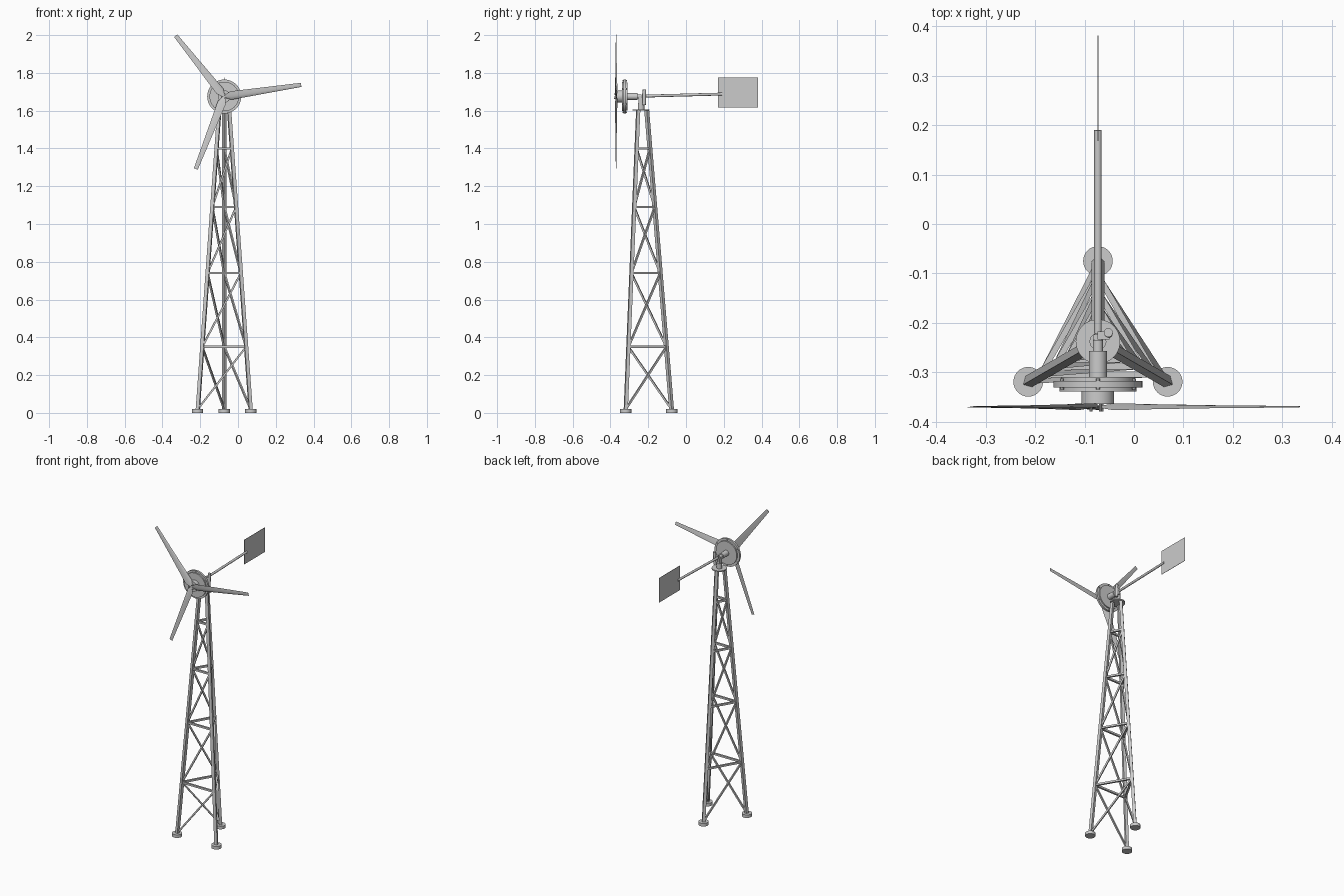
import bpy, bmesh, math
from mathutils import Vector, Matrix

if "Cube" in bpy.data.objects:
    bpy.data.objects.remove(bpy.data.objects["Cube"])

CX, CY, HUB_Z = -0.073, -0.238, 1.675


def finish(name, bm, smooth=False):
    bmesh.ops.recalc_face_normals(bm, faces=bm.faces)
    mesh = bpy.data.meshes.new(name)
    bm.to_mesh(mesh)
    bm.free()
    ob = bpy.data.objects.new(name, mesh)
    bpy.context.collection.objects.link(ob)
    if smooth:
        bpy.ops.object.select_all(action='DESELECT')
        ob.select_set(True)
        bpy.context.view_layer.objects.active = ob
        bpy.ops.object.shade_smooth_by_angle(angle=math.radians(35))
    return ob


def bar(name, a, b, r, sides=24, spin=0.0):
    """Round or polygonal bar between two points."""
    a, b = Vector(a), Vector(b)
    d = b - a
    m = (Matrix.Translation((a + b) / 2) @ d.to_track_quat('Z', 'Y').to_matrix().to_4x4()
         @ Matrix.Rotation(spin, 4, 'Z'))
    bm = bmesh.new()
    bmesh.ops.create_cone(bm, cap_ends=True, segments=sides, radius1=r,
                          radius2=r, depth=d.length, matrix=m)
    return finish(name, bm, sides > 8)


def box(name, centre, size):
    bm = bmesh.new()
    bmesh.ops.create_cube(bm, size=1, matrix=Matrix.Translation(centre)
                          @ Matrix.Diagonal((*size, 1)))
    return finish(name, bm)


def disc(name, y0, y1, r, x=0, z=0, sides=48):
    return bar(name, (CX + x, y0, HUB_Z + z), (CX + x, y1, HUB_Z + z), r, sides)


def leg_point(i, z):
    r = 0.163 - 0.083 * z
    a = math.radians(90 + 120 * i)
    return Vector((CX + r * math.cos(a), CY + r * math.sin(a), z))


# Tower legs, feet and lattice
levels = [0.02, 0.35, 0.74, 1.09, 1.40]
for i in range(3):
    j = (i + 1) % 3
    p = leg_point(i, 0)
    bar(f"foot_{i}", p, p + Vector((0, 0, 0.02)), 0.03, 32)
    # square tube with one corner facing outward
    a, b = leg_point(i, 0.01), leg_point(i, 1.605)
    q = (b - a).to_track_quat('Z', 'Y')
    out = q.inverted() @ (p - Vector((CX, CY, 0)))
    bar(f"leg_{i}", a, b, 0.013, 4, math.atan2(out.y, out.x))
    # one girt and one diagonal per bay, spiralling round the tower
    for k in range(4):
        z0, z1 = levels[k], levels[k + 1]
        bar(f"girt_{i}_{k}", leg_point(i, z1), leg_point(j, z1), 0.0085, 4, math.pi / 4)
        bar(f"brace_{i}_{k}", leg_point(i, z0), leg_point(j, z1), 0.007, 4, math.pi / 4)

# Tower top plate and yaw bearing
bar("top_plate", (CX, CY, 1.600), (CX, CY, 1.607), 0.045, 48)
bar("yaw_tube", (CX, CY, 1.607), (CX, CY, 1.640), 0.017)
box("yaw_bracket", (CX, CY, 1.655), (0.02, 0.028, 0.034))

# Tail hinge, boom and vane
bar("tail_hinge", (-0.052, -0.222, 1.63), (-0.052, -0.220, 1.712), 0.009)
box("hinge_arm", (-0.062, -0.226, 1.67), (0.024, 0.016, 0.04))
bar("tail_boom", (CX, -0.222, 1.677), (CX, 0.19, 1.688), 0.0075)
box("tail_vane", (CX, 0.275, 1.696), (0.002, 0.213, 0.159))

# Generator
disc("generator_shaft", -0.315, -0.257, 0.018, sides=32)
disc("shaft_spindle", -0.26, -0.235, 0.010, sides=24)
disc("back_rotor", -0.318, -0.310, 0.075)
disc("stator", -0.331, -0.318, 0.09)
disc("front_rotor", -0.339, -0.331, 0.078)
disc("hub", -0.364, -0.339, 0.033)
for k in range(6):
    a = math.radians(60 * k + 30)
    disc(f"rim_bolt_{k}", -0.335, -0.313, 0.004, 0.084 * math.cos(a), 0.084 * math.sin(a), 8)
for k in range(3):
    a = math.radians(120 * k + 68.6)
    disc(f"hub_bolt_{k}", -0.380, -0.36, 0.003, 0.014 * math.cos(a), 0.014 * math.sin(a), 8)

# Blades: lofted, tapered and twisted airfoil sections
profile = [(-0.5, 0), (-0.35, -0.07), (-0.1, -0.085), (0.2, -0.05), (0.5, 0), (0.1, 0.01), (-0.3, 0.02)]
stations = [(0.0, 0.010, -18), (0.035, 0.047, -17), (0.12, 0.041, -14), (0.25, 0.032, -10), (0.412, 0.022, -7)]
for k in range(3):
    bm = bmesh.new()
    rings = []
    turn = Matrix.Translation((CX, -0.370, HUB_Z)) @ Matrix.Rotation(
        -math.radians(8.6 + 120 * k), 4, 'Y')
    for r, chord, pitch in stations:
        c, s = math.cos(math.radians(pitch)), math.sin(math.radians(pitch))
        rings.append([bm.verts.new(turn @ Vector((r, (t * c + w * s) * chord, (w * c - t * s) * chord)))
                      for w, t in profile])
    n = len(profile)
    for a, b in zip(rings, rings[1:]):
        for i in range(n):
            bm.faces.new((a[i], a[(i + 1) % n], b[(i + 1) % n], b[i]))
    bm.faces.new(rings[0])
    bm.faces.new(rings[-1])
    finish(f"blade_{k}", bm, True)
